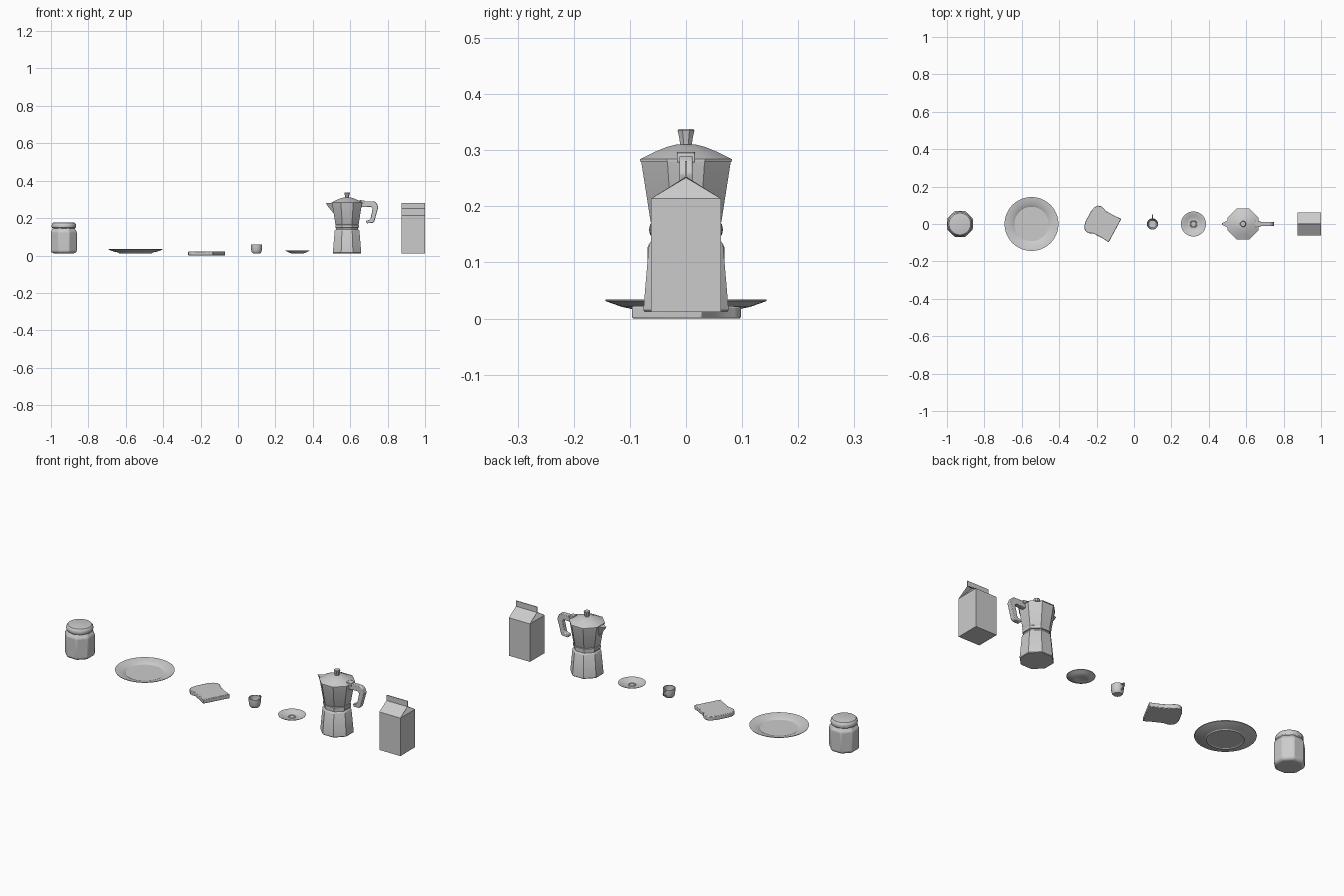
import bpy, bmesh, math
from mathutils import Matrix, Vector

cube = bpy.data.objects.get("Cube")
if cube:
    bpy.data.objects.remove(cube, do_unlink=True)


def finish(name, bm, bevel=0, segments=2, angle=30):
    """Turn a bmesh into a shaded object, with rounded edges if wanted."""
    bmesh.ops.remove_doubles(bm, verts=bm.verts, dist=1e-5)
    bmesh.ops.recalc_face_normals(bm, faces=bm.faces)
    mesh = bpy.data.meshes.new(name)
    bm.to_mesh(mesh)
    bm.free()
    obj = bpy.data.objects.new(name, mesh)
    bpy.context.collection.objects.link(obj)
    if bevel:
        mod = obj.modifiers.new("rounded_edges", "BEVEL")
        mod.width = bevel
        mod.segments = segments
        mod.limit_method = "ANGLE"
    bpy.ops.object.select_all(action="DESELECT")
    obj.select_set(True)
    bpy.context.view_layer.objects.active = obj
    bpy.ops.object.shade_smooth_by_angle(angle=math.radians(angle))
    return obj


def lathe(name, x, profile, sides=48, bevel=0):
    """Revolve (radius, z) points; eight sides means flats facing the axes."""
    bm = bmesh.new()
    flat = sides == 8
    grow = 1 / math.cos(math.pi / 8) if flat else 1
    turn = math.pi / 8 if flat else 0
    rings = []
    for r, z in profile:
        angles = [turn + math.tau * i / sides for i in range(sides)] if r else [0]
        rings.append([bm.verts.new((x + r * grow * math.cos(a), r * grow * math.sin(a), z))
                      for a in angles])
    for low, high in zip(rings, rings[1:]):
        for i in range(sides):
            j = (i + 1) % sides
            corners = [low[i % len(low)], low[j % len(low)],
                       high[j % len(high)], high[i % len(high)]]
            bm.faces.new(list(dict.fromkeys(corners)))
    return finish(name, bm, bevel)


def extrude(name, points, depth, matrix, bevel=0, segments=2):
    """Extrude a flat outline by depth along its local z, then place it."""
    bm = bmesh.new()
    face = bm.faces.new([bm.verts.new((u, v, -depth / 2)) for u, v in points])
    new = bmesh.ops.extrude_face_region(bm, geom=[face])["geom"]
    bmesh.ops.translate(bm, vec=(0, 0, depth),
                        verts=[g for g in new if isinstance(g, bmesh.types.BMVert)])
    bm.transform(matrix)
    return finish(name, bm, bevel, segments)


def upright(x):
    """Stand an outline up in the x-z plane."""
    return Matrix.Translation((x, 0, 0)) @ Matrix.Rotation(math.pi / 2, 4, "X")


BASE = 0.012

# Storage jar: faceted body with a round lid
JAR_X = -0.931
lathe("jar_body", JAR_X, [(0, BASE), (0.060, BASE), (0.069, 0.022), (0.069, 0.128),
                          (0.060, 0.141), (0.056, 0.150), (0, 0.150)], 8, 0.005)
lathe("jar_lid", JAR_X, [(0, 0.143), (0.058, 0.143), (0.064, 0.149), (0.066, 0.158),
                         (0.064, 0.168), (0.058, 0.175), (0.050, 0.177), (0, 0.177)])

# Dinner plate
lathe("plate", -0.548, [(0, 0.014), (0.080, 0.014), (0.083, BASE), (0.088, BASE),
                        (0.092, 0.016), (0.115, 0.021), (0.143, 0.031), (0.144, 0.034),
                        (0.141, 0.034), (0.115, 0.027), (0.098, 0.022), (0.092, 0.018),
                        (0, 0.018)], 64)

# Slice of toast: half outline mirrored across its middle
half = [(0.071, 0), (0.068, 0.040), (0.069, 0.095), (0.077, 0.112), (0.079, 0.128),
        (0.073, 0.145), (0.058, 0.156), (0.030, 0.162)]
slice_outline = half + [(-u, v) for u, v in reversed(half)]
extrude("toast", slice_outline, 0.022,
        Matrix.Translation((-0.1015, -0.035, 0.011)) @ Matrix.Rotation(math.radians(61.6), 4, "Z"),
        0.003)

# Small coffee cup with an ear handle at the back
CUP_X = 0.099
lathe("cup", CUP_X, [(0, BASE), (0.020, BASE), (0.025, 0.017), (0.028, 0.028), (0.030, 0.044),
                     (0.030, 0.059), (0.029, 0.060), (0.027, 0.059), (0.027, 0.044),
                     (0.025, 0.029), (0.020, 0.019), (0, 0.017)], 32)
curve = bpy.data.curves.new("cup_handle", "CURVE")
curve.dimensions = "3D"
curve.bevel_depth = 0.003
curve.bevel_resolution = 2
curve.use_fill_caps = True
path = curve.splines.new("NURBS")
ear = [(0.028, 0.052), (0.045, 0.056), (0.053, 0.046), (0.046, 0.030), (0.027, 0.027)]
path.points.add(len(ear) - 1)
for point, (y, z) in zip(path.points, ear):
    point.co = (CUP_X, y, z, 1)
path.use_endpoint_u = True
path.order_u = 4
bpy.context.collection.objects.link(bpy.data.objects.new("cup_handle", curve))

# Saucer with a raised ring for the cup
lathe("saucer", 0.318, [(0, 0.013), (0.028, 0.013), (0.030, BASE), (0.035, BASE), (0.050, 0.018),
                        (0.066, 0.026), (0.067, 0.028), (0.065, 0.028), (0.048, 0.022),
                        (0.034, 0.017), (0.030, 0.016), (0.020, 0.016), (0.018, 0.018),
                        (0.015, 0.018), (0.013, 0.016), (0, 0.016)])

# Stovetop coffee pot: faceted boiler, collar and jug
POT_X = 0.583
lathe("pot_boiler", POT_X, [(0, BASE), (0.074, BASE), (0.076, 0.015), (0.066, 0.132),
                            (0.062, 0.138), (0.057, 0.141), (0, 0.141)], 8)
lathe("pot_collar", POT_X, [(0, 0.139), (0.058, 0.139), (0.058, 0.147), (0.063, 0.149),
                            (0.063, 0.164), (0.058, 0.168), (0, 0.168)], 8)
lathe("pot_jug", POT_X, [(0, 0.166), (0.060, 0.166), (0.063, 0.172), (0.080, 0.281),
                         (0, 0.281)], 8)
lathe("pot_lid", POT_X, [(0, 0.280), (0.082, 0.280), (0.082, 0.284), (0.058, 0.296),
                         (0.034, 0.306), (0.018, 0.310), (0, 0.310)], 8)
lathe("pot_knob", POT_X, [(0, 0.307), (0.010, 0.307), (0.012, 0.322), (0.015, 0.335),
                          (0.013, 0.338), (0, 0.338)], 8)

# Pouring lip: a wedge narrowing to a point away from the handle
bm = bmesh.new()
for x, y, z in [(-0.074, 0.024, 0.281), (-0.074, -0.024, 0.281), (-0.112, 0.004, 0.281),
                (-0.112, -0.004, 0.281), (-0.105, 0, 0.266), (-0.066, 0, 0.218)]:
    bm.verts.new((POT_X + x, y, z))
bmesh.ops.convex_hull(bm, input=bm.verts)
finish("pot_spout", bm)

# Hooked pot handle and lid hinge
grip = [(0.070, 0.290), (0.145, 0.290), (0.158, 0.281), (0.167, 0.258), (0.145, 0.180),
        (0.138, 0.174), (0.104, 0.172), (0.101, 0.186), (0.119, 0.190), (0.125, 0.196),
        (0.137, 0.250), (0.130, 0.260), (0.070, 0.258)]
extrude("pot_handle", grip, 0.024, upright(POT_X), 0.003)
hinge = [(0.066, 0.278), (0.094, 0.278), (0.094, 0.293), (0.066, 0.297)]
extrude("pot_hinge", hinge, 0.032, upright(POT_X), 0.002)

# Drink carton: box, gable roof with tucked-in ends, and top seam
CARTON_X, W, EAVE, RIDGE, FIN = 0.937, 0.062, 0.214, 0.253, 0.281
bm = bmesh.new()


def vert(x, y, z):
    return bm.verts.new((CARTON_X + x, y, z))


corners = [(-W, -W), (W, -W), (W, W), (-W, W)]
low = [vert(x, y, BASE) for x, y in corners]
top = [vert(x, y, EAVE) for x, y in corners]
ridge = [vert(-W, 0, RIDGE), vert(W, 0, RIDGE)]
tuck = [vert(-W + 0.03, 0, RIDGE - 0.002), vert(W - 0.03, 0, RIDGE - 0.002)]
bm.faces.new(low)
for i in range(4):
    j = (i + 1) % 4
    bm.faces.new((low[i], low[j], top[j], top[i]))
bm.faces.new((top[0], top[1], ridge[1], ridge[0]))
bm.faces.new((top[2], top[3], ridge[0], ridge[1]))
for end, (a, b) in enumerate([(3, 0), (1, 2)]):
    bm.faces.new((top[a], top[b], tuck[end]))
    bm.faces.new((top[b], ridge[end], tuck[end]))
    bm.faces.new((ridge[end], top[a], tuck[end]))
finish("carton", bm)
seam = [(-W, RIDGE - 0.002), (W, RIDGE - 0.002), (W, FIN), (-W, FIN)]
extrude("carton_seam", seam, 0.004, upright(CARTON_X))
